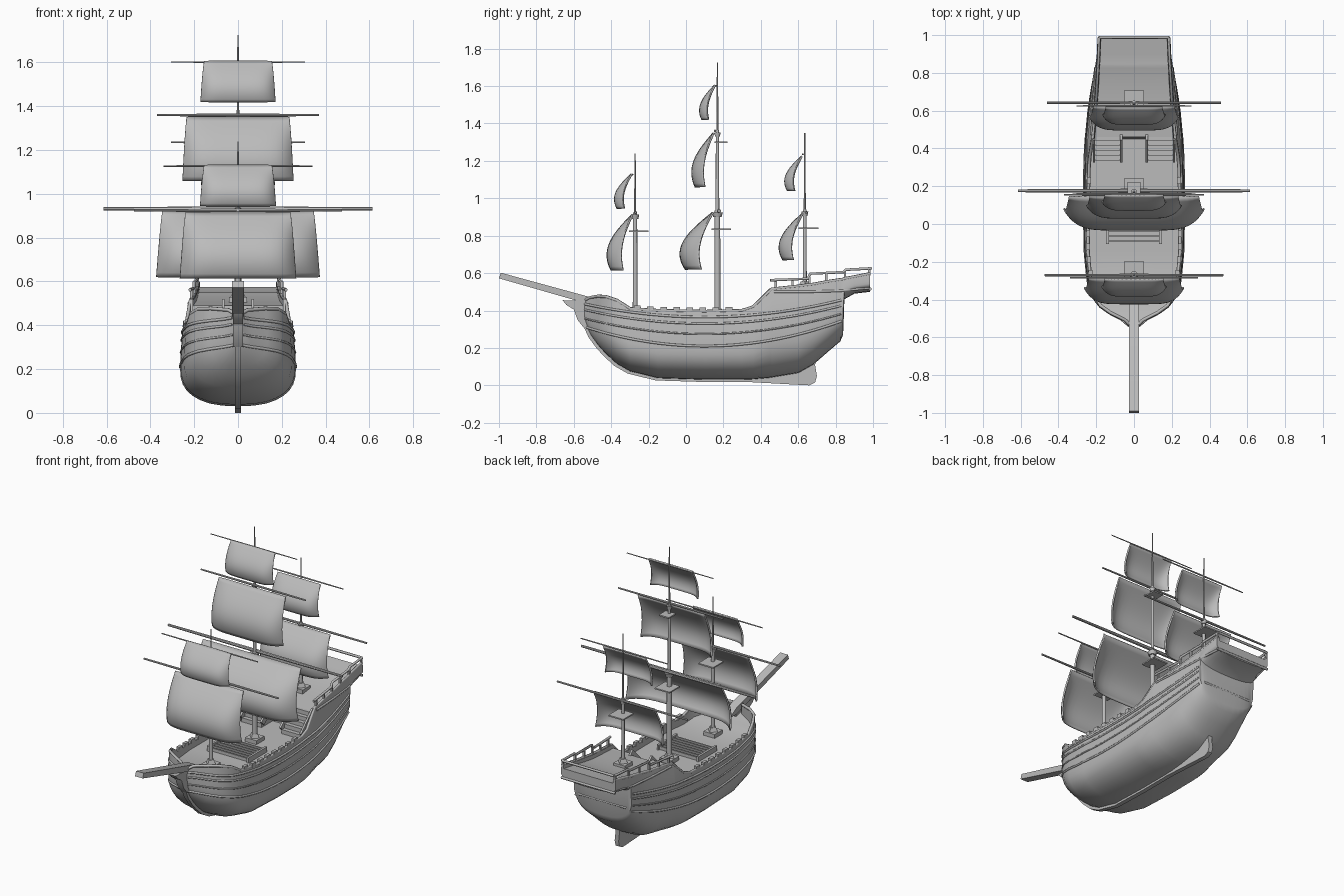
import bpy, bmesh, math
from mathutils import Matrix, Vector

cube = bpy.data.objects.get("Cube")
if cube:
    bpy.data.objects.remove(cube, do_unlink=True)

grey = bpy.data.materials.new("plain_grey")
grey.use_nodes = True
grey.diffuse_color = (0.5, 0.5, 0.5, 1)
grey.node_tree.nodes["Principled BSDF"].inputs["Base Color"].default_value = (0.5, 0.5, 0.5, 1)
smooth_parts = []


def finish(name, bm):
    bmesh.ops.recalc_face_normals(bm, faces=bm.faces)
    mesh = bpy.data.meshes.new(name)
    bm.to_mesh(mesh)
    bm.free()
    obj = bpy.data.objects.new(name, mesh)
    mesh.materials.append(grey)
    bpy.context.scene.collection.objects.link(obj)
    smooth_parts.append(obj)
    return obj


def box(name, centre, size, tilt=0):
    bm = bmesh.new()
    place = Matrix.Translation(centre) @ Matrix.Rotation(tilt, 4, 'X') @ Matrix.Diagonal((*size, 1))
    bmesh.ops.create_cube(bm, size=1, matrix=place)
    return finish(name, bm)


def rod(name, start, end, r1, r2, sides=12):
    a, b = Vector(start), Vector(end)
    turn = (b - a).to_track_quat('Z', 'Y').to_matrix().to_4x4()
    bm = bmesh.new()
    bmesh.ops.create_cone(bm, cap_ends=True, segments=sides, radius1=r1, radius2=r2,
                          depth=(b - a).length, matrix=Matrix.Translation((a + b) / 2) @ turn)
    return finish(name, bm)


def plate(name, outline, half):
    # side profile in y, z, extruded across x
    bm = bmesh.new()
    face = bm.faces.new([bm.verts.new((-half, y, z)) for y, z in outline])
    out = bmesh.ops.extrude_face_region(bm, geom=[face])
    bmesh.ops.translate(bm, vec=(2 * half, 0, 0),
                        verts=[v for v in out["geom"] if isinstance(v, bmesh.types.BMVert)])
    return finish(name, bm)


def strip(name, points, radius):
    data = bpy.data.curves.new(name, 'CURVE')
    data.dimensions = '3D'
    data.bevel_depth, data.bevel_resolution, data.use_fill_caps = radius, 1, True
    line = data.splines.new('POLY')
    line.points.add(len(points) - 1)
    for p, co in zip(line.points, points):
        p.co = (*co, 1)
    data.materials.append(grey)
    bpy.context.scene.collection.objects.link(bpy.data.objects.new(name, data))


# Hull stations: y, keel z, rail z, widest half beam, rail half beam, deck z
STATIONS = [
    (-.55, .36, .45, .015, .015, .42), (-.51, .27, .47, .06, .05, .41),
    (-.47, .215, .477, .135, .13, .4), (-.43, .17, .475, .19, .185, .39),
    (-.37, .115, .455, .225, .218, .38), (-.3, .075, .41, .245, .235, .36),
    (-.15, .038, .4, .26, .25, .36), (.1, .03, .395, .264, .25, .36),
    (.3, .03, .4, .262, .245, .36), (.36, .032, .42, .26, .24, .36),
    (.45, .04, .505, .255, .225, .36), (.46, .042, .515, .253, .222, .49),
    (.6, .065, .53, .24, .21, .505), (.68, .11, .54, .228, .205, .515),
    (.76, .18, .555, .215, .2, .53), (.825, .235, .565, .205, .197, .545),
    (.84, .27, .567, .203, .196, .55), (.847, .46, .57, .202, .195, .55),
    (.9, .49, .58, .197, .193, .56), (.985, .5, .597, .193, .19, .575)]


def station(y):
    for a, b in zip(STATIONS, STATIONS[1:]):
        if y <= b[0]:
            f = max(0, (y - a[0]) / (b[0] - a[0]))
            return [p + (q - p) * f for p, q in zip(a, b)]
    return list(STATIONS[-1])


def beam(s, z):
    # half beam of a station at height z
    y, low, top, wide, rail, deck = s
    mid = low + .45 * (top - low)
    if z >= mid:
        return wide + (rail - wide) * min(1, (z - mid) / (top - mid)) ** 2
    f = min(1, (mid - z) / (mid - low))
    return wide * (1 - f ** 2.4) ** (1 / 2.4)


bm = bmesh.new()
rings = []
for s in STATIONS:
    y, low, top, wide, rail, deck = s
    mid = low + .45 * (top - low)
    heights = [mid - (mid - low) * math.cos(k * math.pi / 16) for k in range(9)]
    heights += [mid + (top - mid) * k / 4 for k in range(1, 5)]
    half = [(beam(s, z), z) for z in heights]
    inner = max(.004, rail - .016)
    half += [(inner, top), (inner, deck), (0, deck)]
    ring = half + [(-x, z) for x, z in half[-2:0:-1]]
    rings.append([bm.verts.new((x, y, z)) for x, z in ring])
for a, b in zip(rings, rings[1:]):
    for i in range(len(a)):
        j = (i + 1) % len(a)
        bm.faces.new((a[i], a[j], b[j], b[i]))
bm.faces.new(rings[0])
bm.faces.new(rings[-1])
finish("hull", bm)

# Keel, rudder, beakhead and bowsprit
keel_line = [s for s in STATIONS if s[0] < .7]
plate("keel", [(s[0] - .012, s[1] - .012) for s in keel_line] +
      [(s[0] + .01, s[1] + .03) for s in reversed(keel_line)], .014)
plate("rudder", [(.2, .025), (.6, .003), (.66, 0), (.69, .015), (.7, .05), (.69, .11),
                 (.71, .17), (.76, .21), (.68, .15), (.6, .08), (.3, .05)], .014)
plate("beakhead", [(-.66, .455), (-.64, .43), (-.6, .405), (-.58, .35), (-.54, .3),
                   (-.48, .34), (-.47, .45)], .022)
plate("bowsprit", [(-1, .572), (-.99, .602), (-.47, .46), (-.4, .42), (-.47, .42)], .027)

for side, word in ((1, "left"), (-1, "right")):
    # Wales following the sheer of the hull
    for base, rise, r in ((.365, .17, .007), (.33, .18, .006), (.275, .2, .005), (.21, .25, .007)):
        path = []
        for k in range(41):
            y = -.54 + k * 1.37 / 40
            z = base + rise * (y - .1) ** 2
            path.append((side * beam(station(y), z), y, z))
        strip(word + "_wale", path, r)
    strip(word + "_stern_moulding",
          [(side * beam(station(y), z), y, z) for y, z in ((.47, .5), (.65, .5), (.82, .505), (.98, .52))], .007)
    strip(word + "_rail_cap", [(side * (s[4] - .006), s[0], s[2]) for s in STATIONS], .009)

    # Stepped poop rail on short posts
    rail = [(.45, .562), (.65, .57), (.665, .597), (.84, .605), (.855, .618), (.988, .625)]
    strip(word + "_poop_rail", [(side * (station(y)[4] - .006), y, z) for y, z in rail], .008)
    for y, z in ((.48, .56), (.57, .565), (.66, .58), (.75, .6), (.85, .61), (.98, .62)):
        s = station(y)
        box(word + "_rail_post", (side * (s[4] - .006), y, (s[2] + z) / 2), (.012, .012, z - s[2]))

    # Bulwark blocks
    for k in range(8):
        y = -.26 + k * .07
        s = station(y)
        box(word + "_bulwark_block", (side * (s[4] - .008), y, s[2] + .008), (.02, .035, .024))

    # Stairs to the quarterdeck
    for k in range(5):
        h = .026 * (k + 1)
        box(word + "_stair", (side * .14, .35 + k * .026, .36 + h / 2), (.14, .026, h))
    for x in (.068, .212):
        box(word + "_stair_side", (side * x, .4, .445), (.012, .17, .04), math.atan(1))
    box(word + "_hatch_side", (side * .14, -.01, .375), (.014, .19, .035))

strip("stern_rail", [(-.184, .988, .625), (.184, .988, .625)], .008)
strip("transom_moulding", [(-.19, .985, .515), (.19, .985, .515)], .008)
strip("transom_ledge", [(-.17, .838, .36), (.17, .838, .36)], .008)

# Deck hatch slats
for k in range(7):
    box("hatch_slat", (0, -.09 + k * .027, .372), (.28, .01, .02))


def sail(name, y0, top, low, half_top, half_low, depth, wrap):
    bm = bmesh.new()
    n, m = 20, 14
    grid = []
    for j in range(m + 1):
        v = j / m
        half = half_top + (half_low - half_top) * v
        row = []
        for i in range(n + 1):
            u = math.sin((2 * i / n - 1) * math.pi / 2)
            belly = math.sin(2.15 * v)
            y = y0 - depth * belly + wrap * belly * abs(u) ** 6
            row.append(bm.verts.new((half * u, y, top + (low - top) * v)))
        grid.append(row)
    for a, b in zip(grid, grid[1:]):
        for i in range(n):
            bm.faces.new((a[i], a[i + 1], b[i + 1], b[i]))
    obj = finish(name, bm)
    solid = obj.modifiers.new("thickness", 'SOLIDIFY')
    solid.thickness, solid.offset = .01, 0


def mast(word, y, foot, r, sections, tip):
    # pedestal, stacked mast sections with square tops, then a thin pole
    box(word + "_mast_step", (0, y, foot + .01), (.08, .08, .03))
    rod(word + "_mast_collar", (0, y, foot + .02), (0, y, foot + .05), .036, .022, 4)
    z = foot
    for head, radius in sections:
        rod(word + "_mast", (0, y, z), (0, y, head), radius, radius * .85)
        rod(word + "_mast_cap", (0, y, head - .035), (0, y, head - .012), radius * 1.3, radius * 1.7)
        low = head - .1 if head < 1 else head - .065
        size = .105 if head < 1 else .07
        box(word + "_top_platform", (0, y + .02, low), (size, size, .008))
        z = head
    rod(word + "_pole", (0, y, z - .02), (0, y, tip), .006, .003, 8)


def yard(name, y, z, half, r):
    for side in (1, -1):
        rod(name, (0, y, z), (side * half, y, z), r, r * .7, 8)


mast("fore", -.272, .36, .013, [(.925, .013)], 1.24)
mast("main", .168, .36, .017, [(.935, .017), (1.365, .01)], 1.725)
mast("mizzen", .635, .505, .011, [(.94, .011)], 1.35)

# Yards: name, y, z, half length, radius
for spec in (("fore_yard", -.271, .925, .475, .008), ("fore_top_yard", -.285, 1.127, .34, .005),
             ("main_yard", .176, .932, .615, .011), ("main_top_yard", .155, 1.36, .37, .007),
             ("main_upper_yard", .16, 1.602, .305, .004),
             ("mizzen_yard", .642, .925, .46, .008), ("mizzen_top_yard", .625, 1.235, .305, .005)):
    yard(*spec)

# Sails: name, y at head, head z, foot z, half widths, belly depth, edge wrap
for spec in (("fore_course", -.285, .915, .615, .24, .262, .135, .075),
             ("fore_topsail", -.29, 1.13, .945, .155, .17, .09, .045),
             ("main_course", .145, .925, .62, .345, .37, .175, .1),
             ("main_topsail", .148, 1.35, 1.06, .235, .25, .115, .06),
             ("main_upper_sail", .155, 1.605, 1.42, .155, .168, .08, .04),
             ("mizzen_course", .625, .92, .67, .215, .238, .125, .065),
             ("mizzen_topsail", .62, 1.225, 1.04, .15, .165, .09, .045)):
    sail(*spec)

# Smooth shading with crisp edges
bpy.ops.object.select_all(action='DESELECT')
for obj in smooth_parts:
    obj.select_set(True)
bpy.context.view_layer.objects.active = smooth_parts[0]
bpy.ops.object.shade_smooth_by_angle(angle=math.radians(35))
